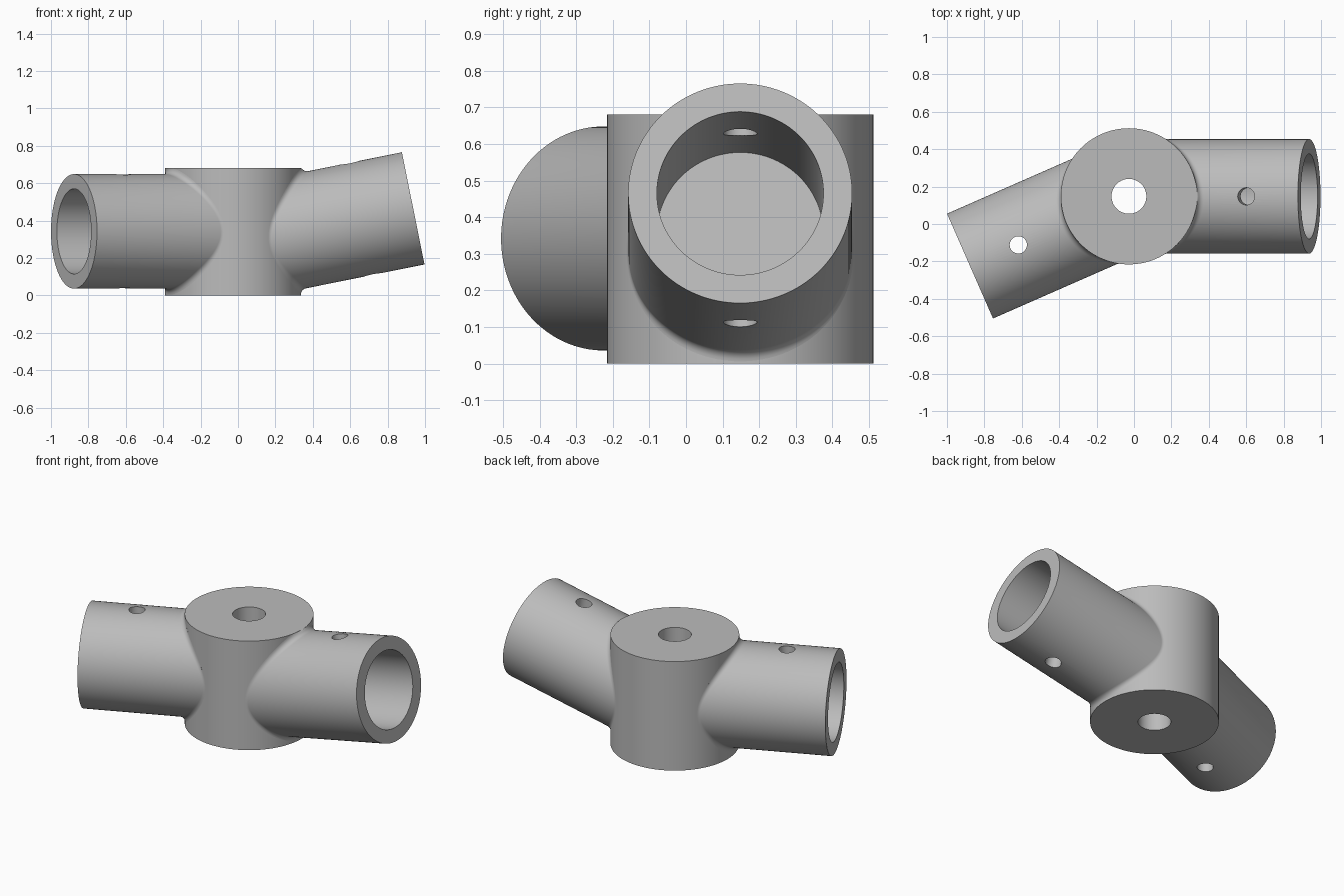
import bpy
import bmesh
from math import sin, cos, pi, radians, sqrt
from mathutils import Vector

cube = bpy.data.objects.get("Cube")
if cube:
    bpy.data.objects.remove(cube, do_unlink=True)

SEG = 128
HUB = Vector((-0.027, 0.148, 0))
HUB_R, HUB_H, HUB_HOLE = 0.364, 0.68, 0.093
ARM_R, BORE_R, FILLET, PIN_R = 0.306, 0.2275, 0.032, 0.046
ANGLES = [2 * pi * i / SEG for i in range(SEG)]
UP = Vector((0, 0, 1))

grey = bpy.data.materials.new("plain grey")
grey.use_nodes = True
grey.diffuse_color = (0.5, 0.5, 0.5, 1)
grey.node_tree.nodes["Principled BSDF"].inputs["Base Color"].default_value = (0.5, 0.5, 0.5, 1)


def loft(name, rings, closed=False):
    """Skin a list of rings; capped at both ends, or joined into a loop."""
    bm = bmesh.new()
    loops = [[bm.verts.new(p) for p in ring] for ring in rings]
    pairs = list(zip(loops, loops[1:]))
    if closed:
        pairs.append((loops[-1], loops[0]))
    else:
        bm.faces.new(loops[0])
        bm.faces.new(loops[-1])
    for a, b in pairs:
        for i in range(SEG):
            j = (i + 1) % SEG
            bm.faces.new((a[i], a[j], b[j], b[i]))
    bmesh.ops.recalc_face_normals(bm, faces=bm.faces)
    mesh = bpy.data.meshes.new(name)
    bm.to_mesh(mesh)
    bm.free()
    mesh.materials.append(grey)
    obj = bpy.data.objects.new(name, mesh)
    bpy.context.collection.objects.link(obj)
    return obj


def activate(obj):
    bpy.ops.object.select_all(action='DESELECT')
    obj.select_set(True)
    bpy.context.view_layer.objects.active = obj


def smooth(obj):
    activate(obj)
    bpy.ops.object.shade_smooth_by_angle(angle=radians(30))


def circle(centre, u, v, radius):
    return [centre + radius * (cos(t) * u + sin(t) * v) for t in ANGLES]


def make_arm(name, heading, tilt, axis_z, length, bore_start):
    """Hollow socket arm with a filleted root and a cross pin hole."""
    d = Vector((cos(heading) * cos(tilt), sin(heading) * cos(tilt), sin(tilt)))
    u = UP.cross(d).normalized()
    v = d.cross(u)
    origin = HUB + UP * axis_z

    # Fillet swept by a ball touching both the hub and the arm
    steps = 6
    fillet = [[] for _ in range(steps + 1)]
    for t in ANGLES:
        radial = cos(t) * u + sin(t) * v
        q = (ARM_R + FILLET) * radial
        a = d.x ** 2 + d.y ** 2
        b = q.x * d.x + q.y * d.y
        c = q.x ** 2 + q.y ** 2 - (HUB_R + FILLET) ** 2
        ball = origin + q + d * ((-b + sqrt(b * b - a * c)) / a)
        inward = HUB - ball
        inward.z = 0
        inward.normalize()
        for k, ring in enumerate(fillet):
            p = ball + FILLET * inward.slerp(-radial, k / steps)
            p.z = min(max(p.z, 0.0005), HUB_H - 0.0005)
            ring.append(p)

    end = origin + d * length
    rings = [circle(origin + d * 0.2, u, v, 0.25)] + fillet
    rings += [circle(end, u, v, ARM_R), circle(end, u, v, BORE_R),
              circle(origin + d * bore_start, u, v, BORE_R)]
    arm = loft(name, rings)

    # Pin hole through both walls
    pin = end - d * 0.282
    cutter = loft(name + "_pin_cutter", [circle(pin - v * 0.5, u, d, PIN_R),
                                         circle(pin + v * 0.5, u, d, PIN_R)])
    cutter.hide_render = True
    cut = arm.modifiers.new("pin hole", 'BOOLEAN')
    cut.operation = 'DIFFERENCE'
    cut.solver = 'EXACT'
    cut.object = cutter
    activate(arm)
    bpy.ops.object.modifier_apply(modifier=cut.name)
    bpy.data.objects.remove(cutter, do_unlink=True)
    smooth(arm)


# Hub with a vertical through hole
X, Y = Vector((1, 0, 0)), Vector((0, 1, 0))
TOP = HUB + UP * HUB_H
hub = loft("hub", [circle(HUB, X, Y, HUB_R), circle(TOP, X, Y, HUB_R),
                   circle(TOP, X, Y, HUB_HOLE), circle(HUB, X, Y, HUB_HOLE)], closed=True)
smooth(hub)

# Socket arms: one tilted upward, one level and swung forward
make_arm("left_arm", 0, radians(11.4), 0.271, 0.983, 0.42)
make_arm("right_arm", radians(180 + 23.7), 0, 0.342, 0.928, 0.39)
